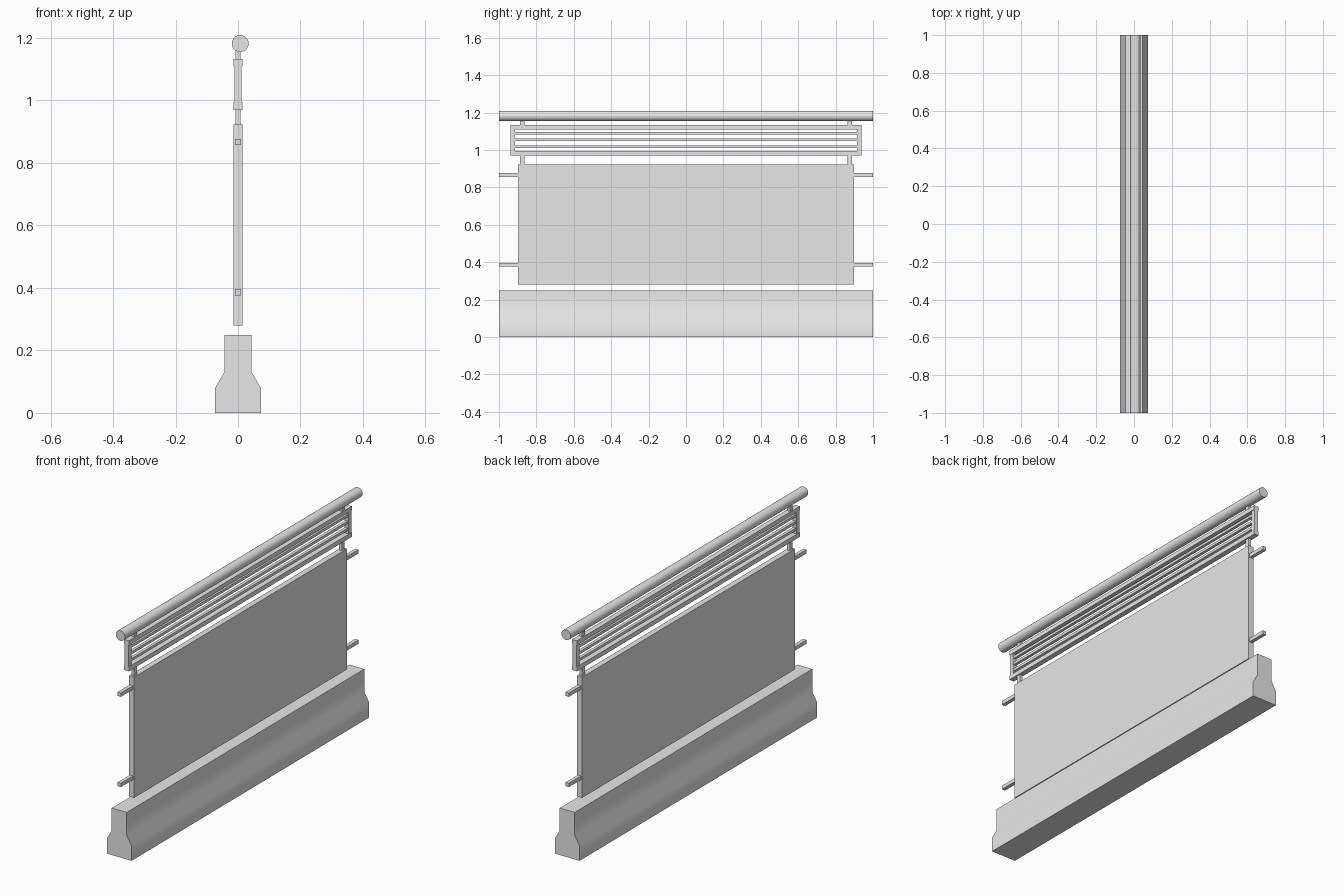
import bpy
import bmesh
from math import pi, radians

cube = bpy.data.objects.get("Cube")
if cube:
    bpy.data.objects.remove(cube, do_unlink=True)

# Single plain grey
grey = bpy.data.materials.new("plain_grey")
grey.use_nodes = True
grey.diffuse_color = (0.8, 0.8, 0.8, 1)
grey.node_tree.nodes["Principled BSDF"].inputs["Base Color"].default_value = (0.8, 0.8, 0.8, 1)


def box(name, half_x, y0, y1, z0, z1):
    """Box centred on x = 0 between the given y and z limits."""
    bpy.ops.mesh.primitive_cube_add(size=1, location=(0, (y0 + y1) / 2, (z0 + z1) / 2))
    ob = bpy.context.object
    ob.name = name
    ob.scale = (2 * half_x, y1 - y0, z1 - z0)
    bpy.ops.object.transform_apply(location=False, rotation=False, scale=True)
    ob.data.materials.append(grey)
    return ob


# Concrete barrier base: half profile mirrored, then extruded along y
half = [(0.073, 0), (0.073, 0.08), (0.044, 0.13), (0.044, 0.25)]
profile = half + [(-x, z) for x, z in reversed(half)]
bm = bmesh.new()
face = bm.faces.new([bm.verts.new((x, -1, z)) for x, z in profile])
ext = bmesh.ops.extrude_face_region(bm, geom=[face])
new_verts = [v for v in ext["geom"] if isinstance(v, bmesh.types.BMVert)]
bmesh.ops.translate(bm, verts=new_verts, vec=(0, 2, 0))
bmesh.ops.recalc_face_normals(bm, faces=bm.faces)
mesh = bpy.data.meshes.new("barrier_base")
bm.to_mesh(mesh)
bm.free()
mesh.materials.append(grey)
base = bpy.data.objects.new("barrier_base", mesh)
bpy.context.collection.objects.link(base)

# Round handrail
bpy.ops.mesh.primitive_cylinder_add(vertices=20, radius=0.027, depth=2,
                                    location=(0.007, 0, 1.182), rotation=(pi / 2, 0, 0))
handrail = bpy.context.object
handrail.name = "handrail"
handrail.data.materials.append(grey)

# Smooth the gentle bends and keep the ends sharp
for ob in (base, handrail):
    bpy.ops.object.select_all(action="DESELECT")
    ob.select_set(True)
    bpy.context.view_layer.objects.active = ob
    bpy.ops.object.shade_smooth_by_angle(angle=radians(35))

# Infill panel
box("panel", 0.015, -0.897, 0.897, 0.28, 0.923)

# Slatted frame: wide top and bottom bars, narrower slats
box("frame_top", 0.014, -0.938, 0.938, 1.11, 1.133)
box("frame_bottom", 0.014, -0.938, 0.938, 0.97, 0.994)
for i in range(3):
    z = 1.018 + i * 0.036
    box(f"slat_{i + 1}", 0.008, -0.916, 0.916, z - 0.007, z + 0.007)

# Parts repeated at each end
for end, s in (("front", -1), ("back", 1)):
    def end_box(name, half_x, near, far, z0, z1):
        y0, y1 = sorted((s * near, s * far))
        box(f"{end}_{name}", half_x, y0, y1, z0, z1)

    end_box("frame_side", 0.011, 0.914, 0.938, 0.992, 1.112)
    end_box("lower_post", 0.008, 0.863, 0.887, 0.92, 0.972)
    end_box("upper_post", 0.008, 0.863, 0.887, 1.13, 1.185)
    end_box("lower_bracket", 0.01, 0.89, 1, 0.376, 0.396)
    end_box("upper_bracket", 0.01, 0.89, 1, 0.857, 0.877)
